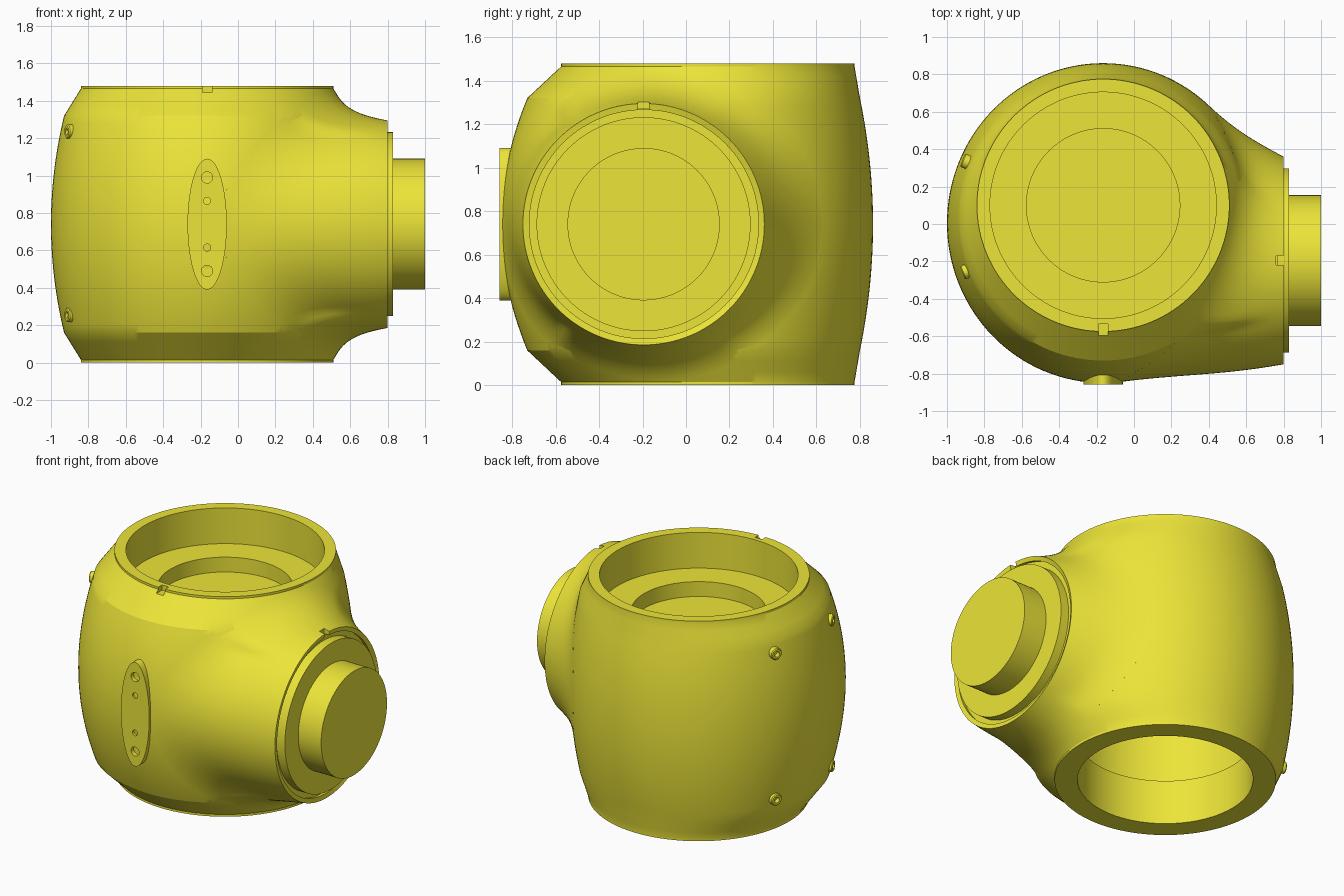
import bpy, bmesh
from math import sin, cos, pi, radians
from mathutils import Vector, Matrix

if "Cube" in bpy.data.objects:
    bpy.data.objects.remove(bpy.data.objects["Cube"])

yellow = bpy.data.materials.new("yellow")
yellow.diffuse_color = (0.84, 0.78, 0.04, 1)
yellow.use_nodes = True
yellow.node_tree.nodes["Principled BSDF"].inputs["Base Color"].default_value = yellow.diffuse_color
CX, MID, N = -0.165, 0.74, 128


def loft(name, rings, caps=True):
    """Skin a list of equal-length point rings, optionally capping both ends."""
    bm = bmesh.new()
    vs = [[bm.verts.new(p) for p in r] for r in rings]
    n = len(rings[0])
    for a, b in zip(vs, vs[1:]):
        for j in range(n):
            k = (j + 1) % n
            bm.faces.new((a[j], a[k], b[k], b[j]))
    if caps:
        bm.faces.new(vs[0])
        bm.faces.new(vs[-1])
        bmesh.ops.recalc_face_normals(bm, faces=bm.faces)
    me = bpy.data.meshes.new(name)
    bm.to_mesh(me)
    bm.free()
    ob = bpy.data.objects.new(name, me)
    bpy.context.collection.objects.link(ob)
    me.materials.append(yellow)
    return ob


def lathe(name, profile, origin, axis, n=96):
    """Revolve (radius, height) points about an axis through origin."""
    m = Matrix.Translation(origin) @ Vector(axis).to_track_quat('Z', 'Y').to_matrix().to_4x4()
    return loft(name, [[m @ Vector((r * cos(2 * pi * i / n), r * sin(2 * pi * i / n), h))
                        for i in range(n)] for r, h in profile])


def apply(ob, mod):
    bpy.context.view_layer.objects.active = ob
    bpy.ops.object.modifier_apply(modifier=mod.name)


def cut(ob, cutter):
    cutter.hide_render = True
    mod = ob.modifiers.new("cut", 'BOOLEAN')
    mod.operation, mod.object, mod.solver = 'DIFFERENCE', cutter, 'EXACT'
    apply(ob, mod)
    bpy.data.objects.remove(cutter)


def box(lo, hi):
    rect = [(lo[0], lo[1]), (hi[0], lo[1]), (hi[0], hi[1]), (lo[0], hi[1])]
    return loft("notch_cutter", [[(x, y, z) for x, y in rect] for z in (lo[2], hi[2])])


def barrel(theta, z):
    """Point on the outer barrel: bulged middle, conical shoulders, round rims."""
    d = abs(z - MID)
    u = min(d / 0.58, 1) ** 2
    rx, front, back = 0.835 - 0.07 * u, -0.85 + 0.12 * u, 0.86 - 0.06 * u
    if d > 0.58:
        t = min((d - 0.58) / 0.145, 1)
        rx += (0.675 - rx) * t
        front += (-0.575 - front) * t
        back += (0.775 - back) * t
    return Vector((CX + rx * cos(theta), (front + back) / 2 + (back - front) / 2 * sin(theta), z))


def circle(r, z):
    return [(CX + r * cos(2 * pi * i / N), 0.1 + r * sin(2 * pi * i / N), z) for i in range(N)]


# main housing: bottom cavity, outer wall, top recess as one closed skin
levels = [0, 0.015, 0.06, 0.11] + [0.16 + 1.16 * i / 28 for i in range(29)] + [1.37, 1.42, 1.465, 1.48]
rings = [circle(r, z) for r, z in ((0.58, 1.0), (0.58, 0.3), (0.535, 0.3), (0.535, 0))]
rings += [[barrel(2 * pi * i / N, z) for i in range(N)] for z in levels]
rings += [circle(r, z) for r, z in ((0.605, 1.48), (0.605, 1.24), (0.41, 1.24), (0.41, 1.14))]
housing = loft("housing", rings)
cut(housing, box((CX - 0.026, -0.62, 1.445), (CX + 0.026, -0.535, 1.52)))


# side neck: blends from a footprint on the barrel out to the round flange
def footprint(phi, s):
    return barrel(radians(-18) + radians(67) * s * cos(phi), MID + 0.715 * s * sin(phi))


STEPS = 24
rings = [[] for _ in range(STEPS + 1)]
for i in range(N):
    phi = 2 * pi * i / N
    radial = Vector((0, cos(phi), sin(phi)))
    p0, p3 = footprint(phi, 1), Vector((0.8, -0.195, MID)) + 0.555 * radial
    reach = (p3 - p0).length * 0.38
    p1 = p0 + (footprint(phi, 0.93) - p0).normalized() * reach
    slope = 0.18 + 0.35 * max(0, cos(phi))
    p2 = p3 + (Vector((-1, 0, 0)) + slope * radial).normalized() * reach
    for k in range(STEPS + 1):
        t = k / STEPS
        q = 1 - t
        rings[k].append(p0 * q**3 + p1 * 3 * q * q * t + p2 * 3 * q * t * t + p3 * t**3)
neck = loft("side_neck", rings, caps=False)
solid = neck.modifiers.new("wall", 'SOLIDIFY')
solid.thickness, solid.offset = 0.03, -1
apply(neck, solid)
cut(neck, box((0.76, -0.22, 1.25), (0.83, -0.17, 1.35)))

# flange plate with output boss
lathe("flange_boss", [(0.53, 0.6), (0.53, 0.77), (0.492, 0.77), (0.492, 0.83), (0.35, 0.83), (0.35, 1.0)],
      (0, -0.195, MID), (1, 0, 0), N)

# oval connection pad with four holes on the front
pad = loft("front_pad", [[(CX + 0.105 * cos(2 * pi * i / 64), y, MID + 0.35 * sin(2 * pi * i / 64))
                          for i in range(64)] for y in (-0.74, -0.858)])
for side in (-1, 1):
    for r, dz in ((0.03, 0.25), (0.019, 0.125)):
        cut(pad, lathe("hole_cutter", [(r, 0), (r, 0.08)], (CX, -0.83, MID + side * dz), (0, -1, 0), 24))

# socket head screws on the left side
for y in (-0.255, 0.335):
    for z in (0.255, 1.235):
        out = Vector((CX - 0.905, y - 0.04, 0)) + Vector((0.33, 0, 0))
        out.normalize()
        lathe("side_screw", [(0.038, -0.06), (0.038, 0.012), (0.032, 0.018), (0.018, 0.018), (0.018, -0.015)],
              (-0.9, y, z), out, 24)

# smooth shading with crisp edges
bpy.ops.object.select_all(action='SELECT')
bpy.context.view_layer.objects.active = housing
bpy.ops.object.shade_smooth_by_angle(angle=radians(25))
